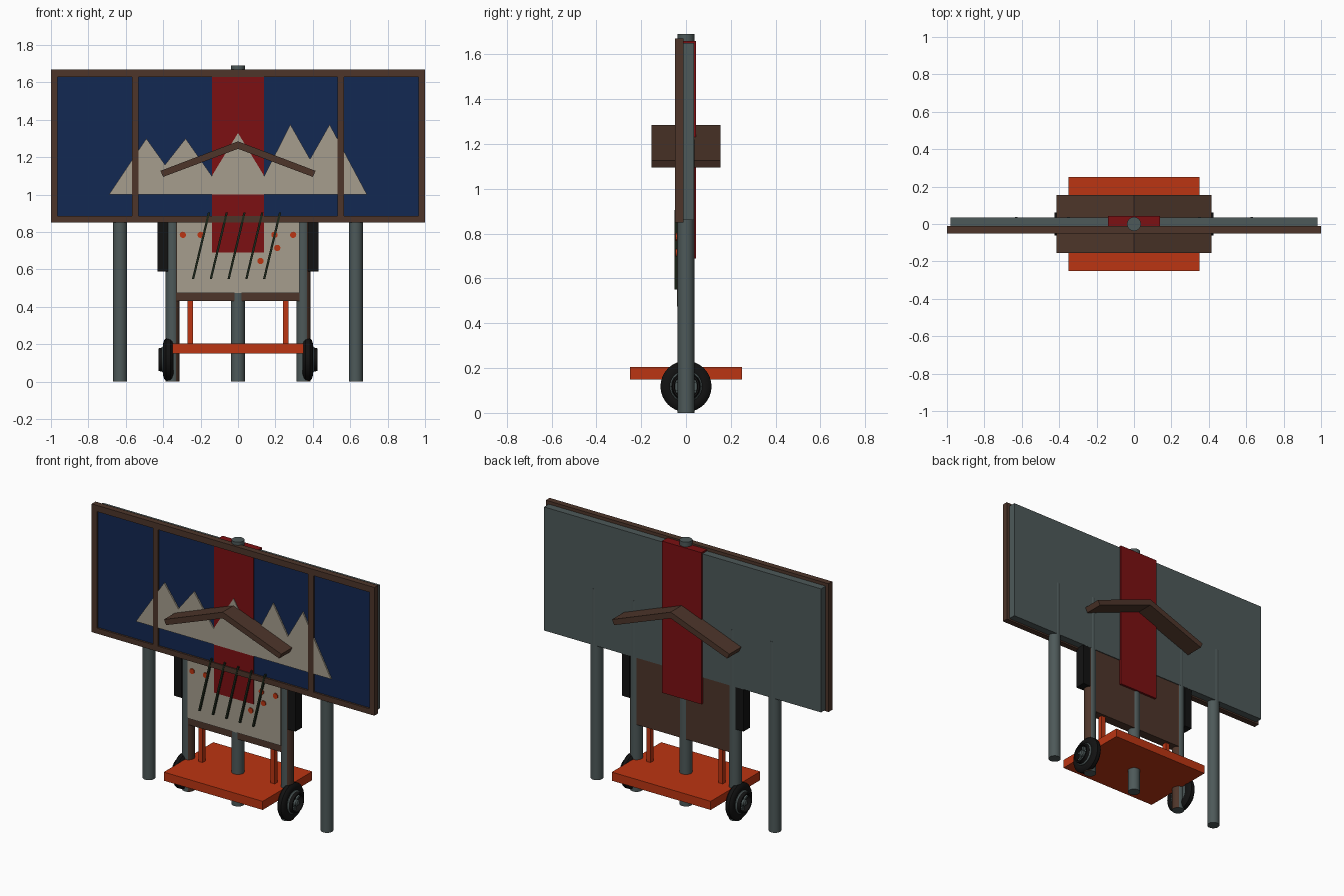
import bpy, bmesh, math
from mathutils import Matrix, Vector

if "Cube" in bpy.data.objects:
    bpy.data.objects.remove(bpy.data.objects["Cube"])


def material(name, r, g, b):
    m = bpy.data.materials.new(name)
    m.use_nodes = True
    m.diffuse_color = (r, g, b, 1)
    bsdf = m.node_tree.nodes["Principled BSDF"]
    bsdf.inputs["Base Color"].default_value = (r, g, b, 1)
    bsdf.inputs["Roughness"].default_value = 0.8
    return m


BLUE = material("night blue", 0.006, 0.021, 0.085)
RED = material("deep red", 0.2, 0.005, 0.006)
BROWN = material("dark wood", 0.075, 0.036, 0.023)
GREY = material("slate grey", 0.075, 0.1, 0.1)
CREAM = material("cream", 0.38, 0.34, 0.27)
ORANGE = material("burnt orange", 0.5, 0.035, 0.006)
BLACK = material("rubber black", 0.006, 0.006, 0.006)
GREEN = material("stem green", 0.012, 0.02, 0.01)


def finish(name, bm, *mats, smooth=False):
    bmesh.ops.recalc_face_normals(bm, faces=bm.faces)
    mesh = bpy.data.meshes.new(name)
    bm.to_mesh(mesh)
    bm.free()
    for m in mats:
        mesh.materials.append(m)
    ob = bpy.data.objects.new(name, mesh)
    bpy.context.collection.objects.link(ob)
    if smooth:
        bpy.ops.object.select_all(action='DESELECT')
        ob.select_set(True)
        bpy.context.view_layer.objects.active = ob
        bpy.ops.object.shade_smooth_by_angle(angle=math.radians(40))
    return ob


def box(name, mat, x, y, z):
    """Box from (low, high) pairs."""
    bm = bmesh.new()
    bmesh.ops.create_cube(bm, size=1)
    for v in bm.verts:
        v.co = [lo + (c + 0.5) * (hi - lo) for c, (lo, hi) in zip(v.co, (x, y, z))]
    return finish(name, bm, mat)


def prism(name, mat, outline, y0, y1):
    """Outline in x and z, extruded along y."""
    bm = bmesh.new()
    face = bm.faces.new([bm.verts.new((x, y0, z)) for x, z in outline])
    new = bmesh.ops.extrude_face_region(bm, geom=[face])["geom"]
    moved = [g for g in new if isinstance(g, bmesh.types.BMVert)]
    bmesh.ops.translate(bm, verts=moved, vec=(0, y1 - y0, 0))
    return finish(name, bm, mat)


def post(name, x, top, radius=0.037, mats=(GREY,)):
    bm = bmesh.new()
    bmesh.ops.create_cone(bm, cap_ends=True, segments=24, radius1=radius, radius2=radius,
                          depth=top, matrix=Matrix.Translation((x, 0, top / 2)))
    if len(mats) > 1:
        for f in bm.faces:
            f.material_index = int(f.normal.x > 0.6)
    return finish(name, bm, *mats, smooth=True)


def lathe(name, mat, profile, side, height):
    """Spin (x, radius) points about a horizontal axle."""
    bm = bmesh.new()
    verts = [bm.verts.new((side * x, 0, height + r)) for x, r in profile]
    edges = [bm.edges.new(pair) for pair in zip(verts, verts[1:])]
    bmesh.ops.spin(bm, geom=verts + edges, cent=(0, 0, height), axis=(1, 0, 0),
                   angle=math.tau, steps=32)
    bmesh.ops.remove_doubles(bm, verts=bm.verts, dist=0.0002)
    return finish(name, bm, mat, smooth=True)


# Billboard: grey back, blue picture face, wooden frame
box("billboard_back", GREY, (-0.98, 0.98), (-0.015, 0.035), (0.86, 1.65))
box("billboard_face", BLUE, (-0.97, 0.97), (-0.038, -0.015), (0.87, 1.64))
FRAME = (-0.05, -0.012)
box("frame_top", BROWN, (-1, 1), FRAME, (1.63, 1.67))
box("frame_bottom", BROWN, (-1, 1), FRAME, (0.85, 0.885))
for side, label in ((-1, "right"), (1, "left")):
    for part, centre in (("frame_side", 0.982), ("frame_divider", 0.55)):
        c = side * centre
        box(f"{part}_{label}", BROWN, (c - 0.018, c + 0.018), FRAME, (0.885, 1.63))

# Hanging red banner and mountain silhouette
box("red_banner", RED, (-0.14, 0.14), (-0.043, 0.044), (0.69, 1.66))
mountains = [(-0.69, 1), (-0.49, 1.3), (-0.39, 1.16), (-0.28, 1.3), (-0.14, 1.1),
             (0, 1.33), (0.14, 1.1), (0.28, 1.375), (0.385, 1.19), (0.49, 1.375), (0.69, 1)]
prism("mountains", CREAM, mountains, -0.047, -0.043)
prism("mountain_backing", CREAM, mountains, -0.043, -0.037)

# Gabled roof
prism("roof", BROWN, [(-0.415, 1.127), (0, 1.285), (0.415, 1.127),
                      (0.4, 1.095), (0, 1.245), (-0.4, 1.095)], -0.155, 0.155)

# Posts
post("centre_post", 0, 1.69)
for side, label in ((-1, "right"), (1, "left")):
    post(f"outer_post_{label}", side * 0.63, 1.22)
    post(f"inner_post_{label}", side * 0.35, 1.22, mats=(GREY, BROWN))

# Lower sign
box("sign_back", BROWN, (-0.335, 0.335), (-0.031, 0.03), (0.43, 0.87))
box("sign_face", CREAM, (-0.33, 0.33), (-0.04, -0.031), (0.475, 0.87))
for i in range(5):
    x = -0.24 + i * 0.095
    prism(f"stem_{i + 1}", GREEN, [(x - 0.006, 0.55), (x + 0.006, 0.55),
                                   (x + 0.091, 0.905), (x + 0.079, 0.905)], -0.052, -0.039)
for i, (x, z) in enumerate([(-0.295, 0.785), (-0.2, 0.785), (0.195, 0.785),
                            (0.295, 0.785), (0.21, 0.715), (0.12, 0.645)]):
    ring = [(x + 0.017 * math.cos(a * math.tau / 12), z + 0.017 * math.sin(a * math.tau / 12))
            for a in range(12)]
    prism(f"berry_{i + 1}", ORANGE, ring, -0.046, -0.039)

# Cart platform
box("platform", ORANGE, (-0.35, 0.35), (-0.25, 0.25), (0.15, 0.205))

# Paired parts: side boxes, platform supports, wheels
AXLE = 0.118
for side, label in ((-1, "right"), (1, "left")):
    def span(a, b):
        return tuple(sorted((side * a, side * b)))
    box(f"side_box_{label}", BLACK, span(0.375, 0.43), (-0.034, 0.034), (0.59, 0.87))
    box(f"platform_support_{label}", ORANGE, span(0.24, 0.27), (-0.015, 0.015), (0.2, 0.45))
    lathe(f"tyre_{label}", BLACK, [(0.35, 0.068), (0.345, 0.085), (0.352, 0.105), (0.362, 0.114),
                                   (0.384, 0.114), (0.394, 0.105), (0.401, 0.085),
                                   (0.396, 0.068), (0.35, 0.068)], side, AXLE)
    lathe(f"rim_{label}", GREY, [(0.355, 0), (0.355, 0.062), (0.352, 0.07), (0.4, 0.072),
                                 (0.406, 0.066), (0.395, 0.06), (0.388, 0.056),
                                 (0.388, 0)], side, AXLE)
    lathe(f"hub_{label}", GREY, [(0.38, 0.02), (0.42, 0.02), (0.426, 0.013), (0.426, 0)],
          side, AXLE)
    bm = bmesh.new()
    for i in range(6):
        turn = Matrix.Rotation(i * math.tau / 6, 4, 'X')
        place = Matrix.Translation((side * 0.396, 0, AXLE)) @ turn
        place = place @ Matrix.Translation((0, 0, 0.038)) @ Matrix.Diagonal((0.02, 0.013, 0.05, 1))
        bmesh.ops.create_cube(bm, size=1, matrix=place)
    finish(f"spokes_{label}", bm, GREY)
    lathe(f"wheel_ring_{label}", BLACK, [(0.39, 0.05), (0.426, 0.052), (0.426, 0.06),
                                         (0.395, 0.068)], side, AXLE)
